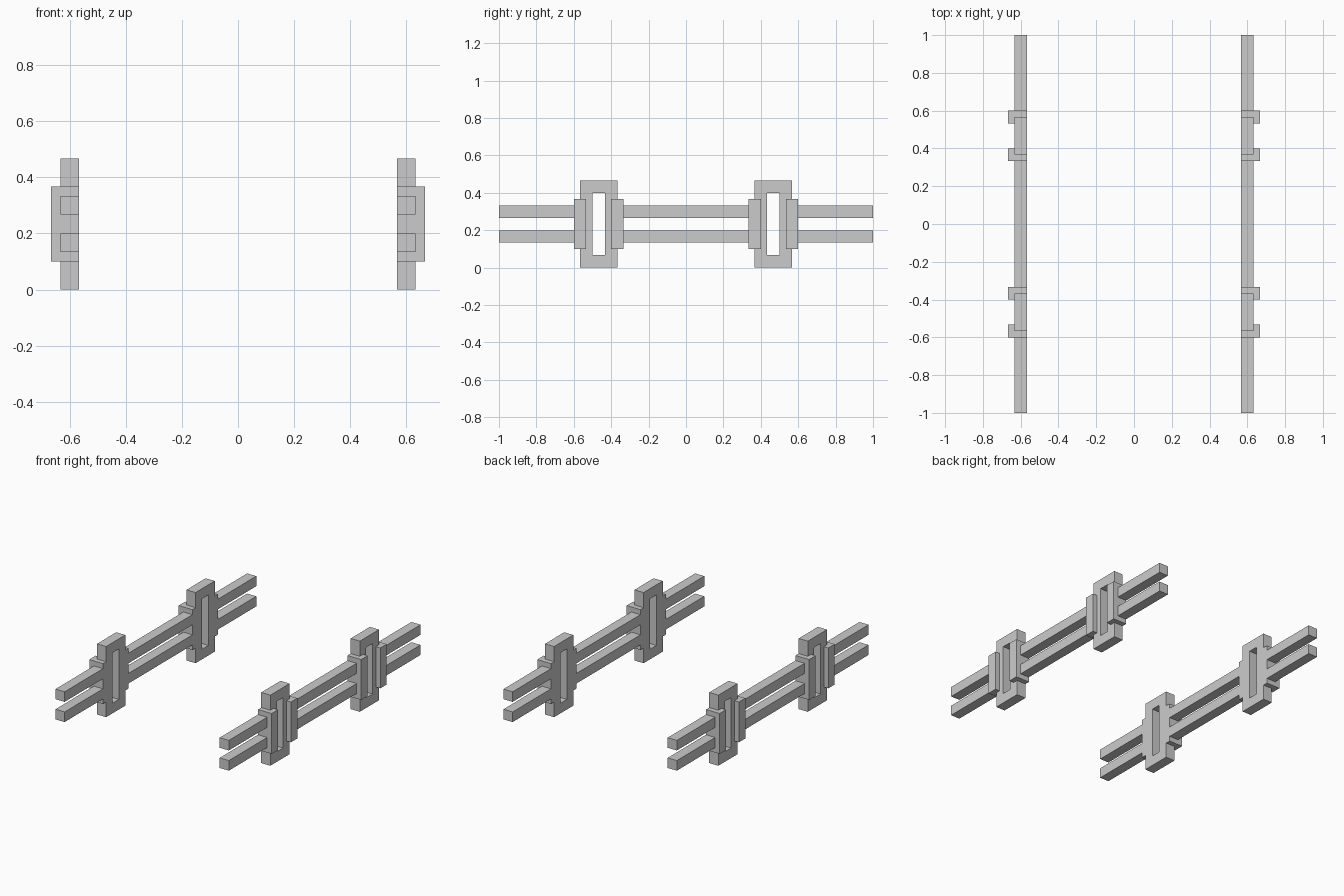
import bpy
import bmesh

if "Cube" in bpy.data.objects:
    bpy.data.objects.remove(bpy.data.objects["Cube"])

U = 1 / 30  # the model sits on a regular 1/30 grid


def make_object(name, bm):
    bmesh.ops.recalc_face_normals(bm, faces=bm.faces)
    mesh = bpy.data.meshes.new(name)
    bm.to_mesh(mesh)
    bm.free()
    ob = bpy.data.objects.new(name, mesh)
    bpy.context.collection.objects.link(ob)
    return ob


def box(name, x, y, z):
    bm = bmesh.new()
    bmesh.ops.create_cube(bm, size=1)
    for v in bm.verts:
        v.co = [U * (a + (b - a) * (c + 0.5)) for (a, b), c in zip((x, y, z), v.co)]
    return make_object(name, bm)


def bracket(name, side, post_y, out):
    # L-shaped clamp hugging the outer corner of a post
    profile = [(17, 0), (20, 0), (20, -2), (19, -2), (19, -1), (17, -1)]
    bm = bmesh.new()
    face = bm.faces.new([bm.verts.new((side * x * U, (post_y + out * (4 + d)) * U, 3 * U))
                         for x, d in profile])
    top = bmesh.ops.extrude_face_region(bm, geom=[face])["geom"]
    verts = [g for g in top if isinstance(g, bmesh.types.BMVert)]
    bmesh.ops.translate(bm, verts=verts, vec=(0, 0, 8 * U))
    return make_object(name, bm)


def post(name, side, cy):
    # upright rectangular frame with a tall slot
    bm = bmesh.new()
    loops = []
    for x in (17, 19):
        for w, z0, z1 in ((3, 0, 14), (1, 2, 12)):
            loops.append([bm.verts.new((side * x * U, (cy + a * w) * U, z * U))
                          for a, z in ((-1, z0), (1, z0), (1, z1), (-1, z1))])
    inner_o, inner_i, outer_o, outer_i = loops
    for a, b in ((inner_o, inner_i), (outer_o, outer_i),
                 (inner_o, outer_o), (inner_i, outer_i)):
        for i in range(4):
            j = (i + 1) % 4
            bm.faces.new((a[i], a[j], b[j], b[i]))
    return make_object(name, bm)


for side, label in ((-1, "left"), (1, "right")):
    xs = sorted((side * 17, side * 19))
    # frames with a clamp on each edge
    for cy, place in ((-14, "front"), (14, "back")):
        post(f"{label}_{place}_post", side, cy)
        for out, edge in ((-1, "near"), (1, "far")):
            bracket(f"{label}_{place}_{edge}_clamp", side, cy, out)
    # two rails, broken where they meet the posts
    for z, level in (((4, 6), "lower"), ((8, 10), "upper")):
        for y, part in (((-30, -18), "front"), ((-10, 10), "middle"), ((18, 30), "back")):
            box(f"{label}_{level}_rail_{part}", xs, y, z)
